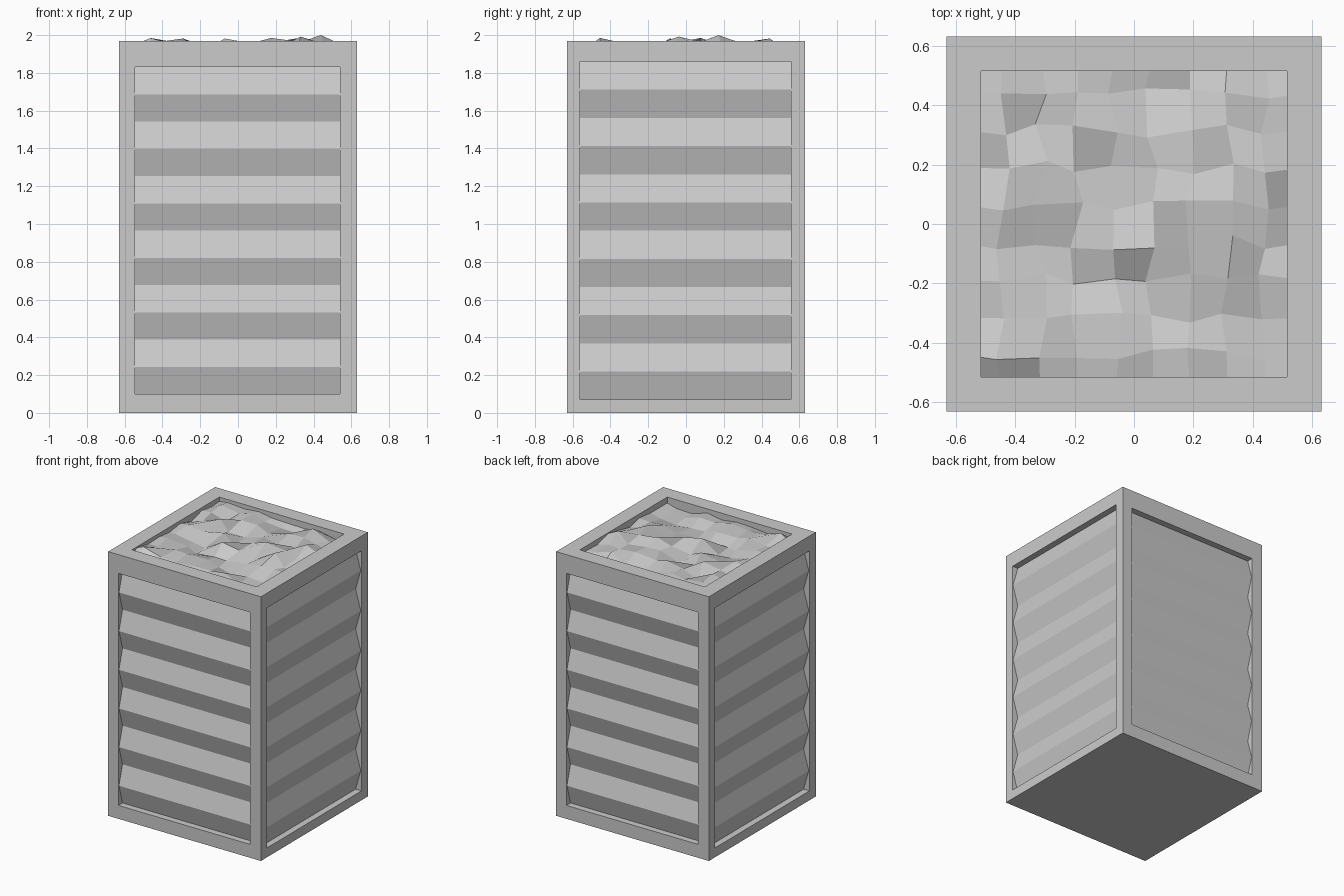
import bpy, bmesh, random
from math import radians
from mathutils import Matrix, Vector

if "Cube" in bpy.data.objects:
    bpy.data.objects.remove(bpy.data.objects["Cube"])

H, TOP = 0.63, 1.97          # half width and rim height
RIDGE, VALLEY = 0.006, 0.048  # corrugation depths behind the frame face
BANDS = 12


def finish(bm, name):
    bmesh.ops.remove_doubles(bm, verts=bm.verts, dist=1e-5)
    mesh = bpy.data.meshes.new(name)
    bm.to_mesh(mesh)
    bm.free()
    obj = bpy.data.objects.new(name, mesh)
    bpy.context.collection.objects.link(obj)
    return obj


def quad(bm, pts):
    return bm.faces.new([bm.verts.new(p) for p in pts])


def bridge(bm, a, b):
    for i in range(4):
        j = (i + 1) % 4
        quad(bm, (a[i], a[j], b[j], b[i]))


def rect(x0, x1, z0, z1, y, rot):
    return [rot @ Vector(p) for p in
            ((x0, y, z0), (x1, y, z0), (x1, y, z1), (x0, y, z1))]


# (name, turn, left, right, bottom, top) of each window
sides = [("front", 0, -0.545, 0.54, 0.10, 1.83),
         ("right", 90, -0.56, 0.555, 0.07, 1.86),
         ("back", 180, -0.545, 0.54, 0.10, 1.83),
         ("left", 270, -0.56, 0.555, 0.07, 1.86)]

# Frame: four bordered sides with recess walls
frame = bmesh.new()
for name, turn, x0, x1, z0, z1 in sides:
    rot = Matrix.Rotation(radians(turn), 3, 'Z')
    outer = rect(-H, H, 0, TOP, -H, rot)
    inner = rect(x0, x1, z0, z1, -H, rot)
    deep = rect(x0, x1, z0, z1, -H + VALLEY, rot)
    bridge(frame, outer, inner)
    bridge(frame, inner, deep)

    # Corrugated panel set into the window
    panel = bmesh.new()
    rows = []
    for i in range(BANDS + 1):
        y = -H + (RIDGE if i % 2 else VALLEY)
        z = z0 + (z1 - z0) * i / BANDS
        rows.append((rot @ Vector((x0, y, z)), rot @ Vector((x1, y, z))))
    for (a, b), (c, d) in zip(rows, rows[1:]):
        quad(panel, (a, b, d, c))
    finish(panel, name + "_corrugated_panel")


def flat(s, z):
    return [Vector(p) for p in ((-s, -s, z), (s, -s, z), (s, s, z), (-s, s, z))]


# Bottom, top rim and the walls of the top opening
quad(frame, flat(H, 0)[::-1])
bridge(frame, flat(H, TOP), flat(0.515, TOP))
bridge(frame, flat(0.515, TOP), flat(0.515, TOP - 0.12))
finish(frame, "crate_frame")

# Rubble fill: jittered grid with its outer ring tucked under the rim
random.seed(7)
N, STEP = 10, 0.126
peaks = {(8, 6): 2.0, (1, 1): 1.985, (2, 6): 1.982, (4, 4): 1.982,
         (6, 5): 1.985, (7, 4): 1.992, (7, 8): 1.982}
rubble = bmesh.new()
grid = []
for j in range(N):
    for i in range(N):
        x, y = (i - 4.5) * STEP, (j - 4.5) * STEP
        edge = i in (0, N - 1) or j in (0, N - 1)
        jit = 0.0 if edge else 0.025
        z = random.uniform(1.895, 1.965)
        if edge:
            z = min(z, 1.94)
        z = peaks.get((i, j), z)
        grid.append(rubble.verts.new((x + random.uniform(-jit, jit),
                                      y + random.uniform(-jit, jit), z)))
for j in range(N - 1):
    for i in range(N - 1):
        k = j * N + i
        rubble.faces.new((grid[k], grid[k + 1], grid[k + N + 1], grid[k + N]))
# Trim the sheet to the opening
for axis in ((1, 0, 0), (-1, 0, 0), (0, 1, 0), (0, -1, 0)):
    bmesh.ops.bisect_plane(rubble, geom=rubble.verts[:] + rubble.edges[:] + rubble.faces[:],
                           plane_co=Vector(axis) * 0.515, plane_no=axis, clear_outer=True)
finish(rubble, "rubble_fill")
